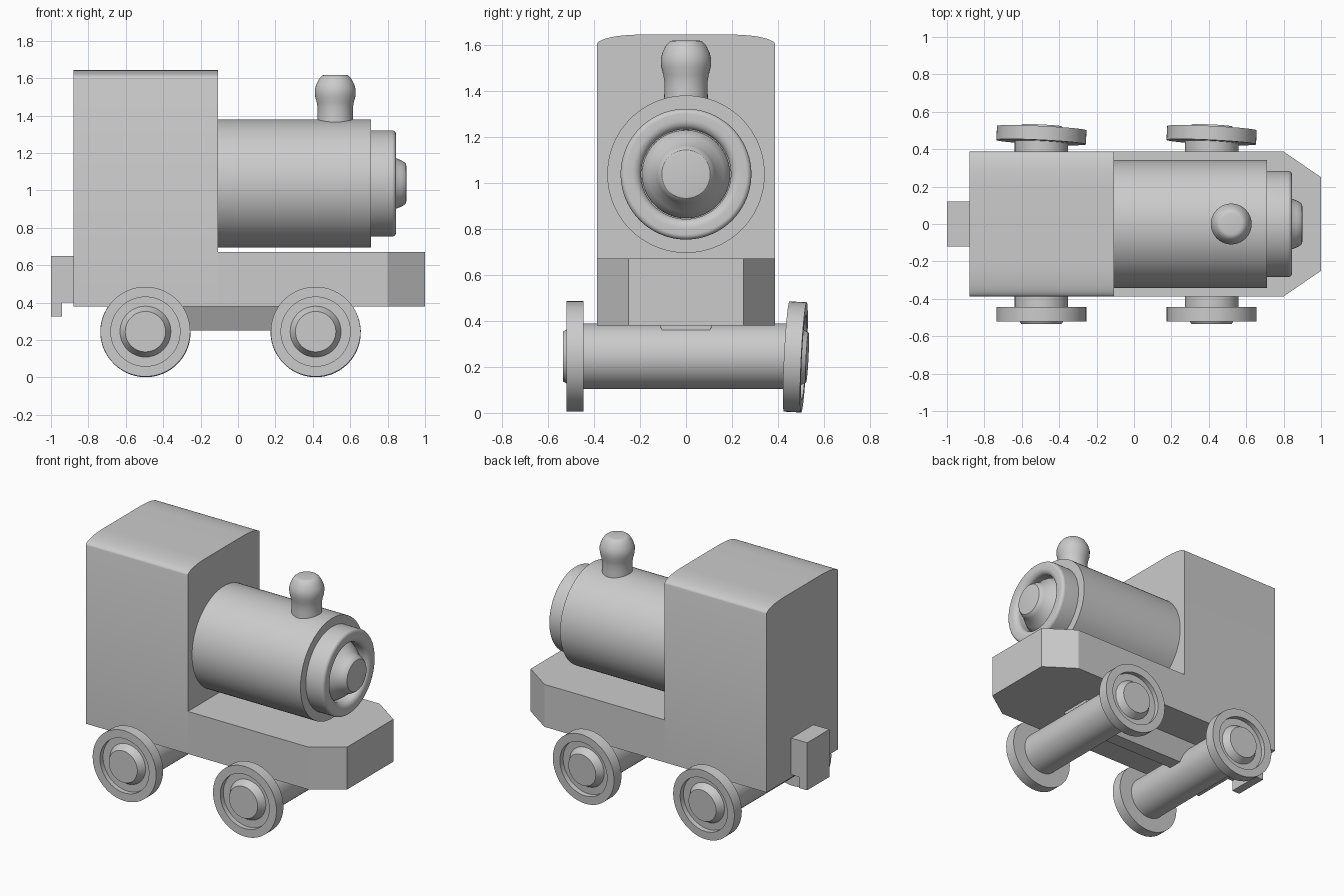
import bpy, bmesh, math
from mathutils import Matrix, Vector

if "Cube" in bpy.data.objects:
    bpy.data.objects.remove(bpy.data.objects["Cube"])

mat = bpy.data.materials.new("plain grey")
mat.diffuse_color = (0.6, 0.6, 0.6, 1)
mat.use_nodes = True
mat.node_tree.nodes["Principled BSDF"].inputs["Base Color"].default_value = mat.diffuse_color


def finish(name, bm, matrix=Matrix()):
    bmesh.ops.remove_doubles(bm, verts=bm.verts[:], dist=1e-5)
    bmesh.ops.recalc_face_normals(bm, faces=bm.faces[:])
    me = bpy.data.meshes.new(name)
    bm.to_mesh(me)
    bm.free()
    me.shade_smooth()
    me.set_sharp_from_angle(angle=math.radians(30))
    me.materials.append(mat)
    ob = bpy.data.objects.new(name, me)
    ob.matrix_world = matrix
    bpy.context.collection.objects.link(ob)
    return ob


def prism(name, points, direction):
    """Extrude a closed outline of 3D points along a direction."""
    bm = bmesh.new()
    face = bm.faces.new([bm.verts.new(p) for p in points])
    new = bmesh.ops.extrude_face_region(bm, geom=[face], use_keep_orig=True)
    verts = [v for v in new["geom"] if isinstance(v, bmesh.types.BMVert)]
    bmesh.ops.translate(bm, verts=verts, vec=direction)
    return finish(name, bm)


def lathe(name, profile, centre, axis, steps=64):
    """Revolve (radius, height) points about an axis through centre."""
    bm = bmesh.new()
    verts = [bm.verts.new((r, 0, h)) for r, h in profile]
    edges = [bm.edges.new(pair) for pair in zip(verts, verts[1:])]
    bmesh.ops.spin(bm, geom=verts + edges, cent=(0, 0, 0), axis=(0, 0, 1),
                   angle=math.tau, steps=steps, use_merge=True)
    turn = Vector((0, 0, 1)).rotation_difference(Vector(axis).normalized())
    return finish(name, bm, Matrix.Translation(centre) @ turn.to_matrix().to_4x4())


def arc(cr, ch, rr, rh, start, end, n=8):
    """Points on an elliptical arc, angles in degrees."""
    angles = [math.radians(start + (end - start) * i / n) for i in range(n + 1)]
    return [(cr + rr * math.cos(a), ch + rh * math.sin(a)) for a in angles]


# Cab with softly rounded roof edges
half = [(0.387, 0.38)] + arc(0.2, 1.60, 0.187, 0.043, 0, 90, 10)
outline = half + [(-y, z) for y, z in reversed(half)]
prism("cab", [(-0.88, y, z) for y, z in outline], (0.772, 0, 0))

# Chassis with chamfered nose
half = [(-0.108, 0.387), (0.8, 0.387), (1.0, 0.25)]
outline = half + [(x, -y) for x, y in reversed(half)]
prism("chassis", [(x, y, 0.38) for x, y in outline], (0, 0, 0.29))

# Tapered keel under the chassis
prism("keel", [(-0.58, y, z) for y, z in
               ((-0.115, 0.382), (0.115, 0.382), (0.05, 0.25), (-0.05, 0.25))],
      (1.08, 0, 0))

# Rear coupling hook
prism("coupling", [(x, -0.12, z) for x, z in
                   ((-0.88, 0.65), (-1, 0.65), (-1, 0.325),
                    (-0.94, 0.325), (-0.94, 0.40), (-0.88, 0.40))],
      (0, 0.24, 0))

# Boiler
lathe("boiler", [(0, -0.11), (0.342, -0.11), (0.342, 0.712), (0, 0.712)],
      (0, 0, 1.037), (1, 0, 0), 96)

# Smokebox ring with rounded lip and recessed door
ring = ([(0, 0.70), (0.284, 0.70)] + arc(0.262, 0.823, 0.022, 0.022, 0, 90)
        + arc(0.235, 0.81, 0.04, 0.035, 90, 180) + [(0.195, 0.765), (0, 0.765)])
lathe("smokebox", ring, (0, 0, 1.037), (1, 0, 0), 96)
door = [(0.192, 0.76), (0.19, 0.775), (0.165, 0.81), (0.135, 0.845), (0.125, 0.87),
        (0.115, 0.888), (0.105, 0.898), (0.095, 0.90), (0, 0.90)]
lathe("smokebox_door", door, (0, 0, 1.037), (1, 0, 0))

# Chimney with bulging cap
chimney = [(0, 1.33), (0.096, 1.33), (0.094, 1.40), (0.094, 1.44), (0.099, 1.47),
           (0.107, 1.50), (0.109, 1.52), (0.109, 1.54), (0.103, 1.563),
           (0.092, 1.587), (0.08, 1.605), (0.068, 1.615), (0.055, 1.618), (0, 1.618)]
lathe("chimney", chimney, (0.52, 0, 0), (0, 0, 1))

# Axles and dished wheels; the far wheels sit slightly crooked
wheel = [(0, -0.0375), (0.24, -0.0375), (0.24, 0.0375), (0.185, 0.0375),
         (0.185, 0.004), (0.136, 0.004), (0.108, 0.052), (0, 0.052)]
for place, x in (("rear", -0.495), ("front", 0.415)):
    lathe(place + "_axle", [(0, -0.45), (0.143, -0.45), (0.143, 0.45), (0, 0.45)],
          (x, 0, 0.246), (0, 1, 0))
    lathe(place + "_near_wheel", wheel, (x, -0.4825, 0.245), (0, -1, 0))
    lathe(place + "_far_wheel", wheel, (x, 0.475, 0.243), (0.05, 1, -0.05))
